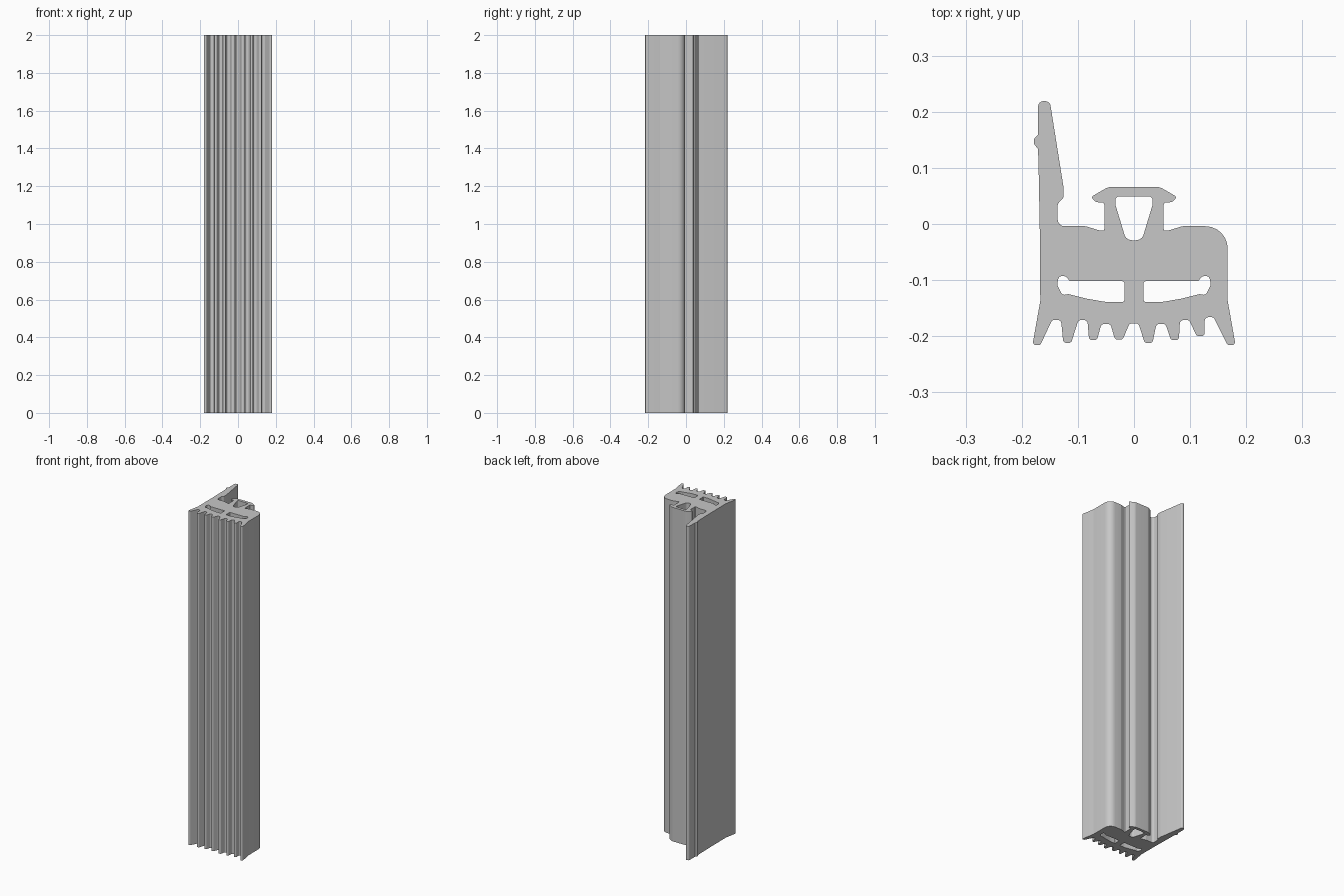
import bpy, bmesh, math
from mathutils import Vector

LENGTH = 2.0

cube = bpy.data.objects.get("Cube")
if cube:
    bpy.data.objects.remove(cube, do_unlink=True)


def rounded(corners, steps=6):
    """Replace each (x, y, radius) corner of a closed loop by an arc."""
    result = []
    count = len(corners)
    for i, (x, y, radius) in enumerate(corners):
        p = Vector((x, y))
        to_prev = Vector(corners[i - 1][:2]) - p
        to_next = Vector(corners[(i + 1) % count][:2]) - p
        u, v = to_prev.normalized(), to_next.normalized()
        half = u.angle(v) / 2
        if radius == 0 or half > math.radians(88):
            result.append(p)
            continue
        reach = min(radius / math.tan(half), to_prev.length * 0.49, to_next.length * 0.49)
        start, end = p + u * reach, p + v * reach
        centre = p + (u + v).normalized() * reach / math.cos(half)
        arm = reach * math.tan(half)
        first, last = (start - centre).normalized(), (end - centre).normalized()
        for k in range(steps + 1):
            result.append(centre + first.slerp(last, k / steps) * arm)
    return result


def mirrored(corners):
    """Mirror a run of corners across x = 0, keeping the winding direction."""
    return [(-x, y, r) for x, y, r in reversed(corners)]


def gripping_teeth():
    """Row of valleys and rounded tips between the two outer lips."""
    valleys = [(-.138, -.171), (-.091, -.171), (-.05, -.178), (0, -.177),
               (.048, -.178), (.09, -.171), (.134, -.166)]
    tips = [(-.119, -.212), (-.073, -.207), (-.027, -.206),
            (.026, -.212), (.073, -.207), (.119, -.2)]
    run = []
    for i, (x, y) in enumerate(valleys):
        run += [(x - .008, y, .007), (x + .008, y, .007)]
        if i < len(tips):
            x, y = tips[i]
            run += [(x - .007, y, .006), (x + .007, y, .006)]
    return run


# Outer lip with the side wall above it
right_lip = [(.167, -.216, .006), (.181, -.216, .006), (.167, -.137, .02)]
left_lip = mirrored(right_lip)

# Rounded shoulder of the body
shoulder = [(.167, -.004, .048)]

# One half of the mushroom-shaped rail, from its root groove to its cap
rail_half = [(.086, -.004, .01), (.06, -.012, .004), (.053, -.012, .003),
             (.053, .038, .004), (.068, .039, .008), (.077, .048, .004),
             (.046, .066, .025)]

# Tall tapered flap with its notch and small outer bead
flap = [(-.136, -.004, .012), (-.136, .036, .008), (-.126, .046, .004),
        (-.126, .068, .01), (-.15, .219, .01), (-.171, .219, .01),
        (-.171, .159, .002), (-.178, .152, .005), (-.178, .142, .005),
        (-.171, .134, .002), (-.17, .1, 0), (-.168, -.005, 0)]

outline = (gripping_teeth() + right_lip + shoulder + rail_half
           + mirrored(rail_half) + flap + left_lip)

# Hollow chambers
rail_half_hole = [(.014, -.029, .014), (.033, .034, .01), (.033, .049, .006)]
rail_hole = rail_half_hole + mirrored(rail_half_hole)
slot = [(.017, -.139, .004), (.05, -.139, .06), (.085, -.133, .1),
        (.117, -.125, .004), (.128, -.127, .008), (.137, -.108, .01),
        (.134, -.093, .006), (.122, -.093, .006), (.114, -.102, .005),
        (.017, -.102, .004)]

# Filled cross-section, extruded along the full length
curve = bpy.data.curves.new("seal_profile", "CURVE")
curve.dimensions = "2D"
curve.fill_mode = "BOTH"
curve.extrude = LENGTH / 2
for loop in (outline, rail_hole, slot, mirrored(slot)):
    points = rounded(loop)
    spline = curve.splines.new("POLY")
    spline.points.add(len(points) - 1)
    for point, co in zip(spline.points, points):
        point.co = (co.x, co.y, 0, 1)
    spline.use_cyclic_u = True

seal = bpy.data.objects.new("seal_profile", curve)
bpy.context.collection.objects.link(seal)
bpy.ops.object.select_all(action="DESELECT")
seal.select_set(True)
bpy.context.view_layer.objects.active = seal
bpy.ops.object.convert(target="MESH")

# Weld the end faces to the walls and stand the profile on the ground
mesh = seal.data
bm = bmesh.new()
bm.from_mesh(mesh)
bmesh.ops.remove_doubles(bm, verts=bm.verts, dist=1e-5)
bmesh.ops.translate(bm, verts=bm.verts, vec=(0, 0, LENGTH / 2))
bmesh.ops.recalc_face_normals(bm, faces=bm.faces)
bm.to_mesh(mesh)
bm.free()

# Single grey rubber material
grey = (.57, .57, .57, 1)
rubber = bpy.data.materials.new("grey_rubber")
rubber.use_nodes = True
rubber.diffuse_color = grey
rubber.node_tree.nodes["Principled BSDF"].inputs["Base Color"].default_value = grey
mesh.materials.clear()
mesh.materials.append(rubber)
bpy.ops.object.shade_smooth_by_angle(angle=math.radians(30))
